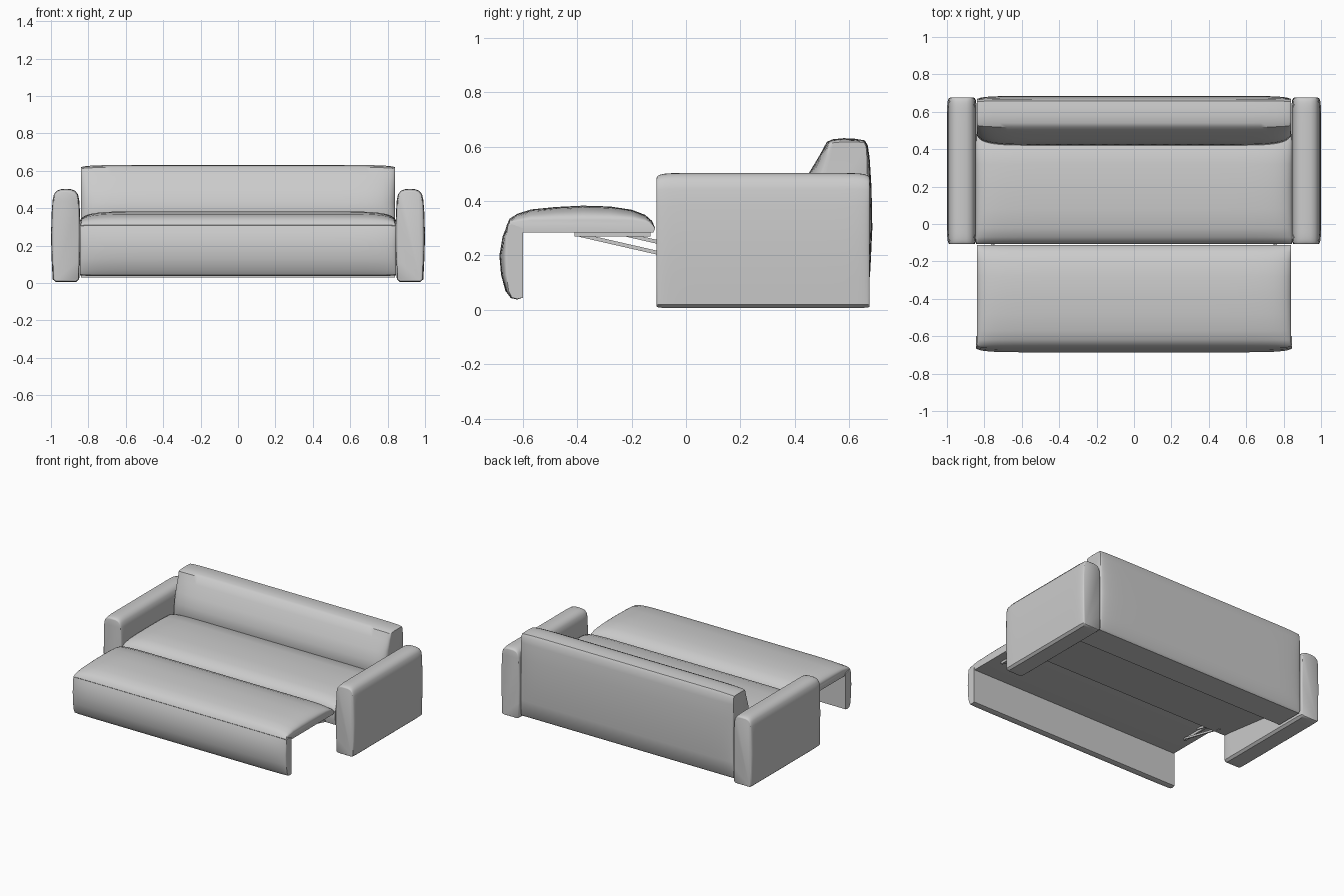
import bpy, bmesh, math
from mathutils import Vector


def finish(name, bm, angle=40):
    bmesh.ops.recalc_face_normals(bm, faces=bm.faces)
    mesh = bpy.data.meshes.new(name)
    bm.to_mesh(mesh)
    bm.free()
    ob = bpy.data.objects.new(name, mesh)
    bpy.context.collection.objects.link(ob)
    bpy.ops.object.select_all(action='DESELECT')
    ob.select_set(True)
    bpy.context.view_layer.objects.active = ob
    bpy.ops.object.shade_smooth_by_angle(angle=math.radians(angle))
    return ob


def padded(name, profile, lo, hi, place, power=12, steps=40):
    """Sweep a profile of (a, b, bulge_a, bulge_b); the bulge fades out at both ends."""
    bm = bmesh.new()
    rings = []
    for i in range(steps + 1):
        u = -math.cos(math.pi * i / steps)
        k = math.sqrt(max(0, 1 - abs(u) ** power))
        t = lo + (hi - lo) * (u + 1) / 2
        rings.append([bm.verts.new(place(t, a + da * k, b + db * k))
                      for a, b, da, db in profile])
    n = len(profile)
    for r, s in zip(rings, rings[1:]):
        for j in range(n):
            bm.faces.new((r[j], r[(j + 1) % n], s[(j + 1) % n], s[j]))
    bm.faces.new(rings[0])
    bm.faces.new(rings[-1])
    return finish(name, bm)


def along_x(t, a, b):
    return (t, a, b)


def bar(name, x, p, q, width, thick):
    """Flat steel bar between two (y, z) points."""
    p, q = Vector((x, *p)), Vector((x, *q))
    d = q - p
    bm = bmesh.new()
    bmesh.ops.create_cube(bm, size=1)
    bmesh.ops.scale(bm, vec=(thick, d.length, width), verts=bm.verts)
    ob = finish(name, bm)
    ob.location = (p + q) / 2
    ob.rotation_euler.x = math.atan2(d.z, d.y)


# Backrest: full-height block with a sloping padded front
padded("backrest", [
    (.46, .03, 0, 0), (.655, .03, 0, 0), (.665, .045, .004, 0),
    (.665, .15, .013, 0), (.665, .3, .02, 0), (.665, .45, .017, 0),
    (.665, .56, .010, 0), (.662, .60, .006, .005), (.655, .615, .002, .008),
    (.62, .617, 0, .012), (.58, .617, 0, .014), (.545, .615, -.005, .012),
    (.53, .61, -.012, .008), (.522, .57, -.03, 0), (.505, .50, -.055, 0),
    (.492, .43, -.066, 0), (.482, .36, -.062, 0), (.465, .25, 0, 0),
], -.84, .84, along_x)

# Seat: crowned cushion on a base whose underside slopes back
padded("seat", [
    (-.10, .20, 0, 0), (-.108, .24, 0, 0), (-.108, .30, 0, 0),
    (-.10, .315, 0, .012), (-.07, .325, 0, .028), (-.02, .33, 0, .04),
    (.08, .33, 0, .05), (.2, .33, 0, .052), (.32, .33, 0, .048),
    (.42, .33, 0, .035), (.48, .32, 0, .01), (.48, .13, 0, 0),
], -.845, .845, along_x)

# Pulled-out leg rest cushion
padded("leg_rest_cushion", [
    (-.61, .285, 0, 0), (-.648, .29, -.004, 0), (-.658, .308, -.002, .002),
    (-.648, .32, 0, .015), (-.62, .325, 0, .028), (-.57, .33, 0, .039),
    (-.48, .33, 0, .048), (-.38, .33, 0, .053), (-.28, .33, 0, .05),
    (-.2, .33, 0, .038), (-.15, .325, 0, .024), (-.125, .315, 0, .012),
    (-.113, .30, 0, 0), (-.12, .285, 0, 0),
], -.84, .84, along_x)

# Front flap hanging from the leg rest
padded("leg_rest_flap", [
    (-.60, .045, 0, 0), (-.60, .30, 0, 0), (-.64, .315, 0, 0),
    (-.655, .308, -.004, 0), (-.66, .27, -.014, 0), (-.662, .2, -.024, 0),
    (-.66, .13, -.02, 0), (-.652, .07, -.012, 0), (-.64, .045, -.004, -.002),
    (-.62, .04, 0, -.002),
], -.845, .845, along_x)

# Armrests and fold-out linkages on both sides
arm = [
    (.865, .012, 0, -.006), (.975, .012, 0, -.006), (.985, .02, .006, 0),
    (.985, .12, .011, 0), (.985, .25, .015, 0), (.985, .38, .011, 0),
    (.983, .44, .008, .004), (.978, .465, .006, .01), (.965, .48, .003, .014),
    (.945, .485, 0, .017), (.92, .485, 0, .018), (.895, .485, 0, .017),
    (.875, .48, -.003, .014), (.862, .465, -.006, .01), (.857, .44, -.008, .004),
    (.855, .38, -.010, 0), (.855, .25, -.014, 0), (.855, .12, -.010, 0),
    (.855, .02, -.006, 0),
]
for side, s in (("left", -1), ("right", 1)):
    padded("armrest_" + side, arm, -.108, .675,
           lambda t, a, b: (s * a, t, b), power=16)
    bar("lower_link_" + side, s * .76, (-.39, .275), (-.04, .195), .014, .008)
    bar("upper_link_" + side, s * .75, (-.26, .285), (-.04, .235), .014, .008)
    bar("link_rail_" + side, s * .77, (-.41, .277), (-.13, .277), .016, .012)
